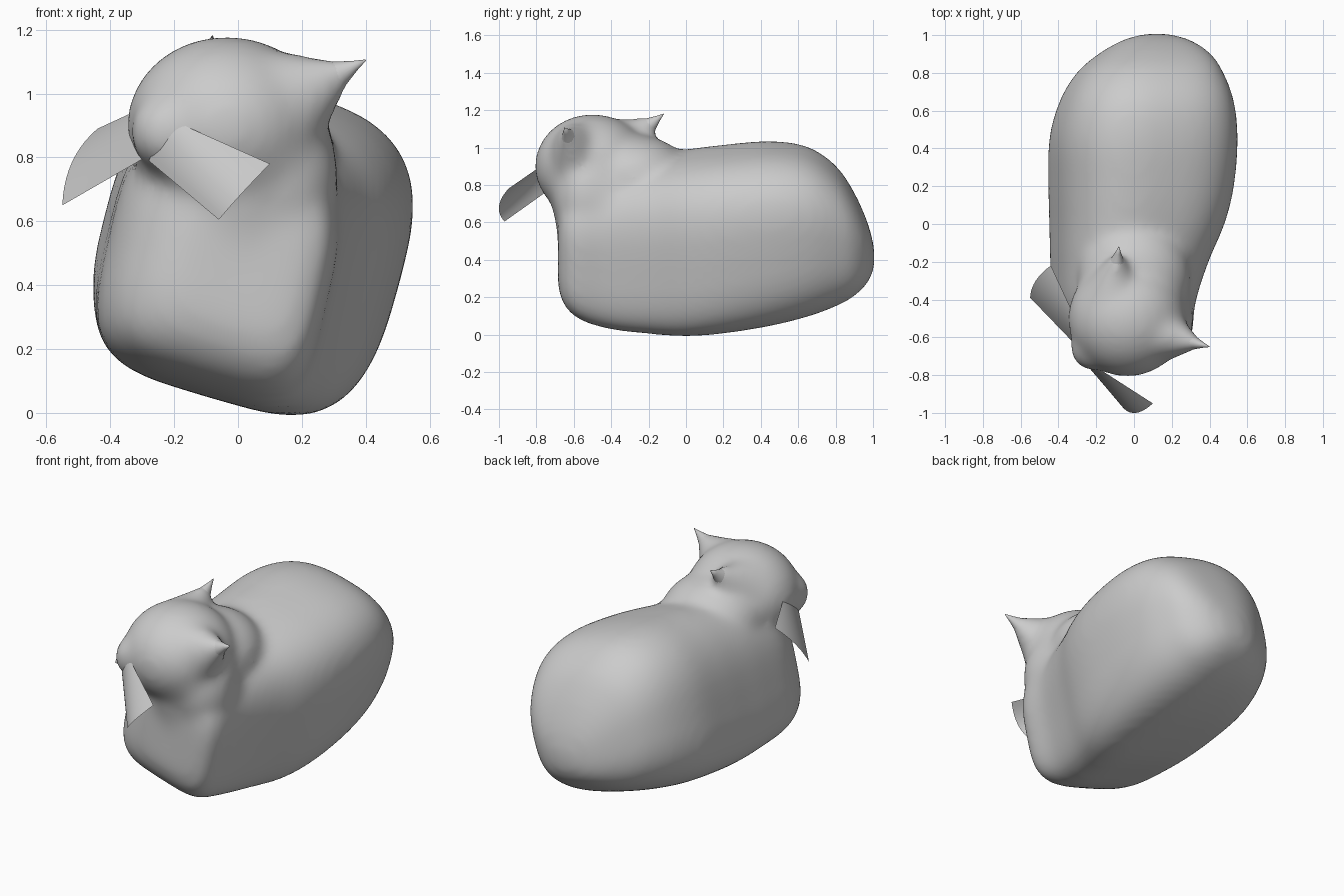
import bpy, bmesh, math
from mathutils import Vector, Matrix

if "Cube" in bpy.data.objects:
    bpy.data.objects.remove(bpy.data.objects["Cube"])


def finish(name, bm):
    bmesh.ops.recalc_face_normals(bm, faces=bm.faces[:])
    me = bpy.data.meshes.new(name)
    bm.to_mesh(me)
    bm.free()
    for p in me.polygons:
        p.use_smooth = True
    ob = bpy.data.objects.new(name, me)
    bpy.context.collection.objects.link(ob)
    return ob


def loft(bm, rings):
    """Skin closed rings of points and cap both ends."""
    vs = [[bm.verts.new(p) for p in r] for r in rings]
    n = len(vs[0])
    for a, b in zip(vs, vs[1:]):
        for i in range(n):
            j = (i + 1) % n
            bm.faces.new((a[i], a[j], b[j], b[i]))
    bm.faces.new(vs[0])
    bm.faces.new(vs[-1])


def spline(rows, k=4):
    """Catmull-Rom interpolation of parameter rows."""
    rows = [rows[0]] + rows + [rows[-1]]
    out = []
    for a, b, c, d in zip(rows, rows[1:], rows[2:], rows[3:]):
        for t in (i / k for i in range(k)):
            out.append([0.5 * (2 * q + (r - p) * t + (2 * p - 5 * q + 4 * r - s) * t * t
                               + (3 * q - p - 3 * r + s) * t ** 3)
                        for p, q, r, s in zip(a, b, c, d)])
    return out + [rows[-1]]


def body_ring(y, x0, x1, z0, z1, n=48, roll=math.radians(-15)):
    """Rolled section with a squarer underside, fitted to the given bounds."""
    back = min(1, max(0, (y + 0.3) / 1.1))
    pts = []
    for i in range(n):
        a = 2 * math.pi * i / n
        c, s = math.cos(a), math.sin(a)
        power = 4.4 - 1.6 * back if s < 0 else (2.9 if c > 0 else 2.5)
        u = math.copysign(abs(c) ** (2 / power), c)
        v = math.copysign(abs(s) ** (2 / power), s)
        pts.append((u * math.cos(roll) - v * math.sin(roll),
                    u * math.sin(roll) + v * math.cos(roll)))
    us, vs = [p[0] for p in pts], [p[1] for p in pts]
    u0, u1, v0, v1 = min(us), max(us), min(vs), max(vs)
    return [Vector((x0 + (p[0] - u0) / (u1 - u0) * (x1 - x0), y,
                    z0 + (p[1] - v0) / (v1 - v0) * (z1 - z0))) for p in pts]


def ball(bm, c, r):
    m = Matrix.Translation(c) @ Matrix.Diagonal((*r, 1))
    bmesh.ops.create_uvsphere(bm, u_segments=32, v_segments=20, radius=1, matrix=m)


def ear_cone(bm, base, tip, r, steps=8, n=20):
    """Flared, slightly flattened cone."""
    base, tip = Vector(base), Vector(tip)
    axis = (tip - base).normalized()
    side = axis.cross(Vector((0, 0, 1))).normalized()
    up = side.cross(axis)
    rings = []
    for k in range(steps + 1):
        t = k / steps
        rad = r * (1 - t) ** 1.15 + 0.002
        rings.append([base.lerp(tip, t) + side * rad * 0.85 * math.cos(2 * math.pi * i / n)
                      + up * rad * math.sin(2 * math.pi * i / n) for i in range(n)])
    loft(bm, rings)


# Body: sections from chest to rump (y, x min, x max, z min, z max)
sections = [
    (-0.685, -0.16, 0.18, 0.27, 0.66), (-0.66, -0.26, 0.265, 0.17, 0.78),
    (-0.58, -0.365, 0.31, 0.085, 0.85), (-0.42, -0.43, 0.325, 0.03, 0.92),
    (-0.20, -0.445, 0.395, 0.003, 0.96), (0.00, -0.45, 0.48, -0.01, 0.99),
    (0.20, -0.455, 0.53, 0.005, 1.015), (0.45, -0.45, 0.55, 0.045, 1.035),
    (0.65, -0.395, 0.53, 0.095, 1.005), (0.80, -0.305, 0.475, 0.15, 0.905),
    (0.90, -0.19, 0.41, 0.205, 0.76), (0.975, -0.06, 0.30, 0.28, 0.59),
    (1.008, 0.06, 0.18, 0.36, 0.46)]
bm = bmesh.new()
loft(bm, [body_ring(*s) for s in spline(sections)])

# Neck column (z, centre x, centre y, radius x, radius y)
neck = [(0.30, 0.0, -0.42, 0.26, 0.25), (0.55, 0.015, -0.42, 0.29, 0.27),
        (0.68, 0.015, -0.43, 0.30, 0.285), (0.78, 0.0, -0.46, 0.305, 0.305),
        (0.90, -0.02, -0.50, 0.305, 0.30)]
loft(bm, [[Vector((cx + rx * math.cos(a), cy + ry * math.sin(a), z))
           for a in (2 * math.pi * i / 32 for i in range(32))]
          for z, cx, cy, rx, ry in neck])

# Throat, nape, head and muzzle
ball(bm, (0.125, -0.52, 0.74), (0.19, 0.19, 0.27))
ball(bm, (0.0, -0.28, 0.84), (0.30, 0.31, 0.23))
ball(bm, (-0.035, -0.50, 0.90), (0.315, 0.31, 0.28))
ball(bm, (-0.21, -0.65, 0.88), (0.13, 0.13, 0.13))

# Ear roots are fused with the head, the tips stay crisp as separate cones
ears = {"ear_left": ((0.12, -0.58, 0.96), (0.40, -0.65, 1.105)),
        "ear_right": ((-0.11, -0.37, 0.98), (-0.08, -0.12, 1.18))}
for name, (base, tip) in ears.items():
    ear_cone(bm, base, tip, 0.215)
    tip_bm = bmesh.new()
    ear_cone(tip_bm, base, tip, 0.165)
    finish(name, tip_bm)

body = finish("body_and_head", bm)
rem = body.modifiers.new("fuse", 'REMESH')
rem.mode = 'VOXEL'
rem.voxel_size = 0.02
rem.use_smooth_shade = True
smo = body.modifiers.new("soften", 'SMOOTH')
smo.factor = 0.5
smo.iterations = 28


# Cheek flaps: thin curved sheets, each from an inner and an outer edge
def flap(name, inner, outer, nu=8, nv=10):
    def edge(pts, t):
        a, m, b = map(Vector, pts)
        return a * (1 - t) * (1 - 2 * t) + m * 4 * t * (1 - t) + b * t * (2 * t - 1)
    bm = bmesh.new()
    g = [[bm.verts.new(edge(inner, j / nv).lerp(edge(outer, j / nv), i / nu))
          for j in range(nv + 1)] for i in range(nu + 1)]
    for i in range(nu):
        for j in range(nv):
            bm.faces.new((g[i][j], g[i + 1][j], g[i + 1][j + 1], g[i][j + 1]))
    return finish(name, bm)


flap("cheek_flap_left",
     [(-0.18, -0.77, 0.905), (-0.235, -0.755, 0.86), (-0.28, -0.71, 0.79)],
     [(0.10, -0.95, 0.78), (0.01, -1.0, 0.685), (-0.06, -0.97, 0.605)])
flap("cheek_flap_right",
     [(-0.31, -0.50, 0.95), (-0.32, -0.57, 0.88), (-0.29, -0.66, 0.80)],
     [(-0.44, -0.22, 0.89), (-0.52, -0.30, 0.785), (-0.55, -0.39, 0.65)])
